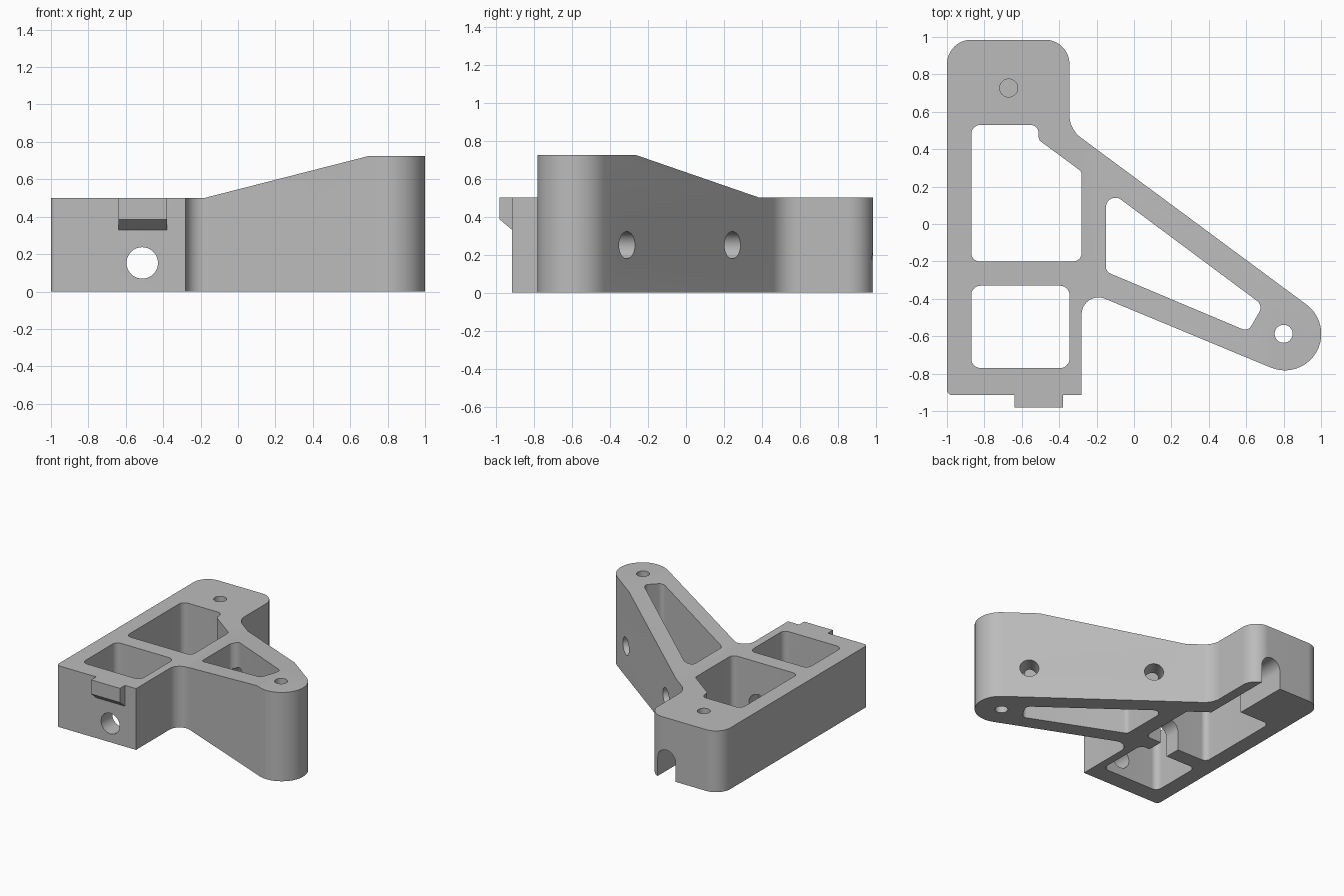
import bpy, bmesh, math
from mathutils import Vector, Matrix

cube = bpy.data.objects.get("Cube")
if cube:
    bpy.data.objects.remove(cube, do_unlink=True)

grey = bpy.data.materials.new("plain_grey")
grey.use_nodes = True
colour = (0.5, 0.5, 0.5, 1)
grey.diffuse_color = colour
grey.node_tree.nodes["Principled BSDF"].inputs["Base Color"].default_value = colour


def rounded(corners, steps=12):
    """Polygon with each corner (x, y, radius) replaced by a tangent arc."""
    out = []
    for i, (x, y, r) in enumerate(corners):
        p = Vector((x, y))
        if r == 0:
            out.append(p)
            continue
        a = (Vector(corners[i - 1][:2]) - p).normalized()
        b = (Vector(corners[(i + 1) % len(corners)][:2]) - p).normalized()
        half = a.angle(b) / 2
        centre = p + (a + b).normalized() * r / math.sin(half)
        start = p + a * r / math.tan(half) - centre
        end = p + b * r / math.tan(half) - centre
        sweep = math.atan2(start.x * end.y - start.y * end.x, start.dot(end))
        for k in range(steps + 1):
            out.append(centre + Matrix.Rotation(sweep * k / steps, 2) @ start)
    return out


def prism(name, points, low, high, place=lambda u, v, w: (u, v, w)):
    """Extrude a flat profile from low to high; place maps it into space."""
    bm = bmesh.new()
    face = bm.faces.new([bm.verts.new(place(p[0], p[1], low)) for p in points])
    shift = Vector(place(0, 0, high)) - Vector(place(0, 0, low))
    top = bmesh.ops.extrude_face_region(bm, geom=[face])
    verts = [g for g in top["geom"] if isinstance(g, bmesh.types.BMVert)]
    bmesh.ops.translate(bm, verts=verts, vec=shift)
    bmesh.ops.recalc_face_normals(bm, faces=bm.faces[:])
    mesh = bpy.data.meshes.new(name)
    bm.to_mesh(mesh)
    bm.free()
    mesh.materials.append(grey)
    obj = bpy.data.objects.new(name, mesh)
    bpy.context.collection.objects.link(obj)
    return obj


def circle(x, y, r, n=40):
    return [(x + r * math.cos(math.tau * k / n), y + r * math.sin(math.tau * k / n))
            for k in range(n)]


def along_y(u, v, w):
    return (u, w, v)


def along_x(u, v, w):
    return (w, u, v)


# Bracket body: block with a tapering arm
body = prism("bracket_body", rounded([
    (-1, -0.915, 0.03), (-0.28, -0.915, 0), (-0.28, -0.348, 0.09),
    (2.202, -1.378, 0.195), (-0.345, 0.507, 0.15),
    (-0.345, 0.985, 0.13), (-1, 0.985, 0.13)], 20), 0, 0.725)

cutters = [
    # Sloping top
    prism("top_cutter", [(-1.2, 0.5), (-0.18, 0.5), (0.7, 0.725), (0.7, 1), (-1.2, 1)],
          -1.2, 1.2, along_y),
    # Open pockets
    prism("front_pocket", rounded([
        (-0.87, -0.77, 0.05), (-0.345, -0.77, 0.05),
        (-0.345, -0.33, 0.05), (-0.87, -0.33, 0.05)]), -0.1, 1),
    prism("back_pocket", rounded([
        (-0.87, -0.2, 0.045), (-0.28, -0.2, 0.045), (-0.28, 0.28, 0.03),
        (-0.51, 0.45, 0.03), (-0.51, 0.53, 0.045), (-0.87, 0.53, 0.05)]), -0.1, 1),
    prism("arm_pocket", rounded([
        (-0.15, -0.255, 0.04), (0.61, -0.575, 0.04),
        (0.69, -0.435, 0.045), (-0.15, 0.19, 0.05)]), -0.1, 1),
    # Vertical screw holes
    prism("arm_hole", circle(0.8, -0.587, 0.048), -0.1, 1),
    prism("block_hole", circle(-0.67, 0.727, 0.048), 0.25, 1),
    # Hole in the front wall, and the arched channel behind it
    prism("front_hole", circle(-0.512, 0.153, 0.084), -1.1, -0.6, along_y),
]
arch = [(-0.512 + 0.084 * math.cos(math.pi * k / 20), 0.153 + 0.084 * math.sin(math.pi * k / 20))
        for k in range(21)]
cutters.append(prism("channel", arch + [(-0.596, -0.1), (-0.428, -0.1)], -0.5, 1.1, along_y))

# Side holes square to the slanted outer wall
normal = Vector((0.595, 0.804, 0)).normalized()
tangent = Vector((normal.y, -normal.x, 0))
for x, y in ((0.01, 0.245), (0.76, -0.31)):
    base = Vector((x, y, 0.25))
    cutters.append(prism("side_hole", circle(0, 0, 0.071), -0.19, 0.1,
                         lambda u, v, w: base + tangent * u + Vector((0, 0, v)) + normal * w))

for cutter in cutters:
    cutter.hide_render = True
    mod = body.modifiers.new(cutter.name, "BOOLEAN")
    mod.operation = "DIFFERENCE"
    mod.solver = "EXACT"
    mod.object = cutter

# Chamfered tab on the front wall
tab = prism("front_tab", [(-0.9, 0.5), (-0.98, 0.5), (-0.98, 0.385), (-0.915, 0.33), (-0.9, 0.33)],
            -0.64, -0.38, along_x)

# Bake the cuts and remove the cutters
bpy.ops.object.select_all(action="DESELECT")
body.select_set(True)
bpy.context.view_layer.objects.active = body
for mod in list(body.modifiers):
    bpy.ops.object.modifier_apply(modifier=mod.name)
for cutter in cutters:
    bpy.data.objects.remove(cutter, do_unlink=True)
bpy.ops.object.shade_smooth_by_angle(angle=math.radians(30))
